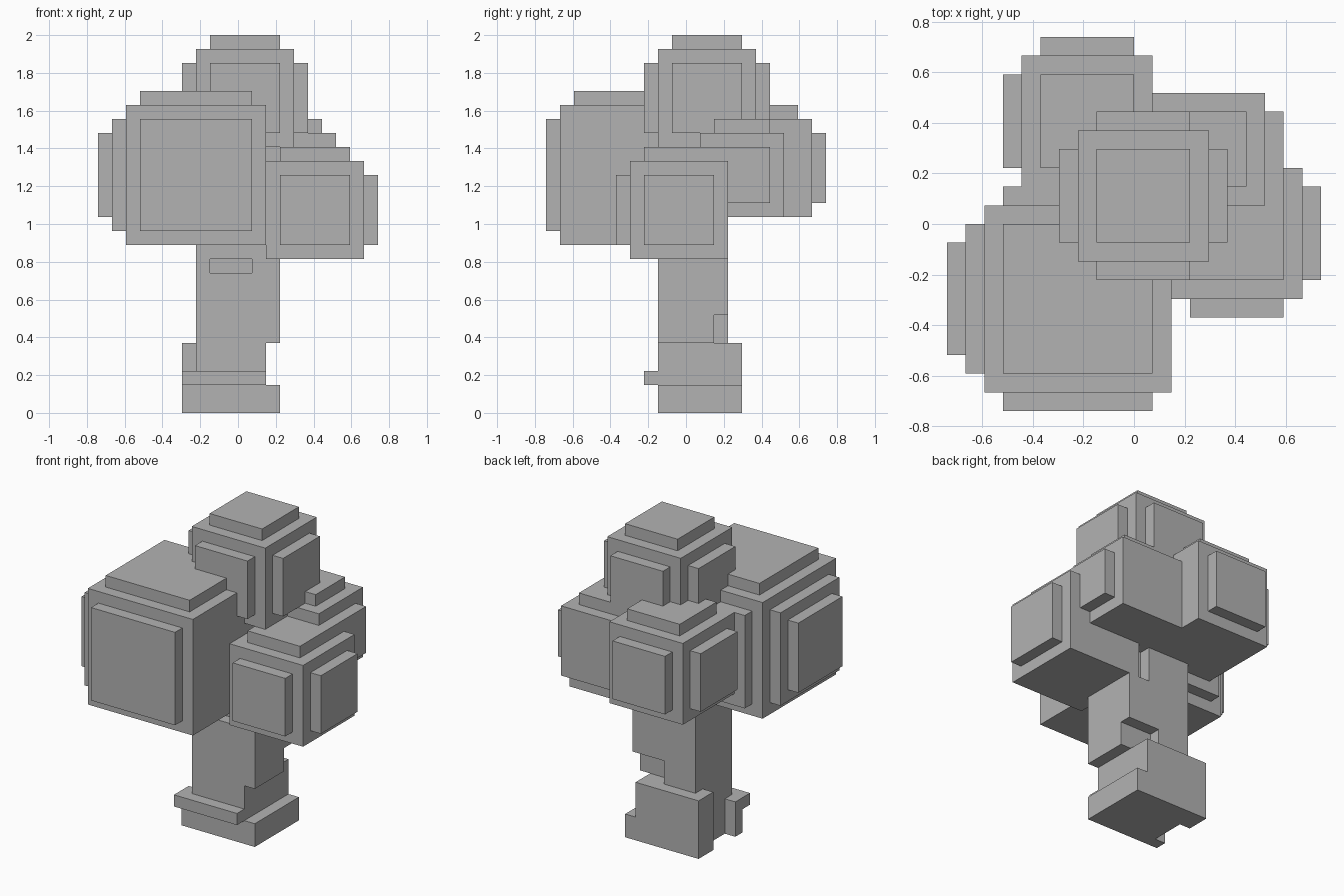
import bpy, bmesh
from mathutils import Vector, Matrix

U = 2 / 27  # one block of the grid

if "Cube" in bpy.data.objects:
    bpy.data.objects.remove(bpy.data.objects["Cube"], do_unlink=True)

grey = bpy.data.materials.new("plain_grey")
grey.use_nodes = True
colour = (0.45, 0.45, 0.45, 1)
grey.diffuse_color = colour
shader = next(n for n in grey.node_tree.nodes if n.type == "BSDF_PRINCIPLED")
shader.inputs["Base Color"].default_value = colour

DIRECTIONS = {
    "left": Vector((-1, 0, 0)), "right": Vector((1, 0, 0)),
    "front": Vector((0, -1, 0)), "back": Vector((0, 1, 0)),
    "top": Vector((0, 0, 1)),
}


def add_box(bm, low, high):
    """Add a box given by two opposite corners in blocks."""
    low, high = Vector(low) * U, Vector(high) * U
    place = Matrix.Translation((low + high) / 2) @ Matrix.Diagonal((*(high - low), 1))
    bmesh.ops.create_cube(bm, size=1, matrix=place)


def finish(name, bm):
    bmesh.ops.recalc_face_normals(bm, faces=bm.faces)
    mesh = bpy.data.meshes.new(name)
    bm.to_mesh(mesh)
    bm.free()
    mesh.materials.append(grey)
    obj = bpy.data.objects.new(name, mesh)
    bpy.context.collection.objects.link(obj)
    return obj


def boxes(name, *corners):
    bm = bmesh.new()
    for low, high in corners:
        add_box(bm, low, high)
    return finish(name, bm)


def foliage(name, low, size, sides):
    """Leaf cube with a raised, stepped-in panel on each listed side."""
    bm = bmesh.new()
    low = Vector(low)
    add_box(bm, low, low + Vector((size, size, size)))
    bmesh.ops.recalc_face_normals(bm, faces=bm.faces)
    for side in sides:
        axis = DIRECTIONS[side]
        # the outermost face on this side carries the next step
        face = max(bm.faces, key=lambda f: f.calc_center_median().dot(axis))
        bmesh.ops.inset_individual(bm, faces=[face], thickness=U, use_even_offset=True)
        face = bmesh.ops.extrude_discrete_faces(bm, faces=[face])["faces"][0]
        bmesh.ops.translate(bm, verts=face.verts, vec=axis * U)
    return finish(name, bm)


# Leaf cubes
foliage("large_foliage", (-8, -9, 12), 10, ["front", "back", "top", "left", "left"])
foliage("right_foliage", (2, -4, 11), 7, ["front", "right", "top"])
foliage("back_foliage", (-6, 2, 14), 7, ["back", "left", "top"])
foliage("back_right_foliage", (1, 1, 14), 6, ["right", "top"])
foliage("top_foliage", (-3, -2, 19), 7, ["front", "back", "left", "right", "top"])

# Trunk with a lower notch, a shoulder recess and a small front hollow
trunk = boxes("trunk", ((-3, -2, 5), (3, 3, 14.5)))
cutter = boxes("trunk_cutter",
               ((0, 2, 4), (4, 4, 7)),
               ((1, 2, 11), (4, 4, 16)),
               ((-2, -3, 10), (1, -1, 11)))
cutter.hide_render = True
cut = trunk.modifiers.new("notches", "BOOLEAN")
cut.operation = "DIFFERENCE"
cut.solver = "EXACT"
cut.object = cutter
bpy.context.view_layer.objects.active = trunk
bpy.ops.object.modifier_apply(modifier=cut.name)
bpy.data.objects.remove(cutter, do_unlink=True)

# Flared foot and roots
boxes("trunk_foot", ((-3, -2, 0), (2, 4, 5)))
boxes("right_root", ((2, -2, 0), (3, 4, 2)))
boxes("back_left_root", ((-4, 2, 0), (-3, 4, 5)))
boxes("front_left_root", ((-4, -2, 0), (-3, -1, 3)))
boxes("front_ledge", ((-4, -3, 2), (2, -2, 3)))
